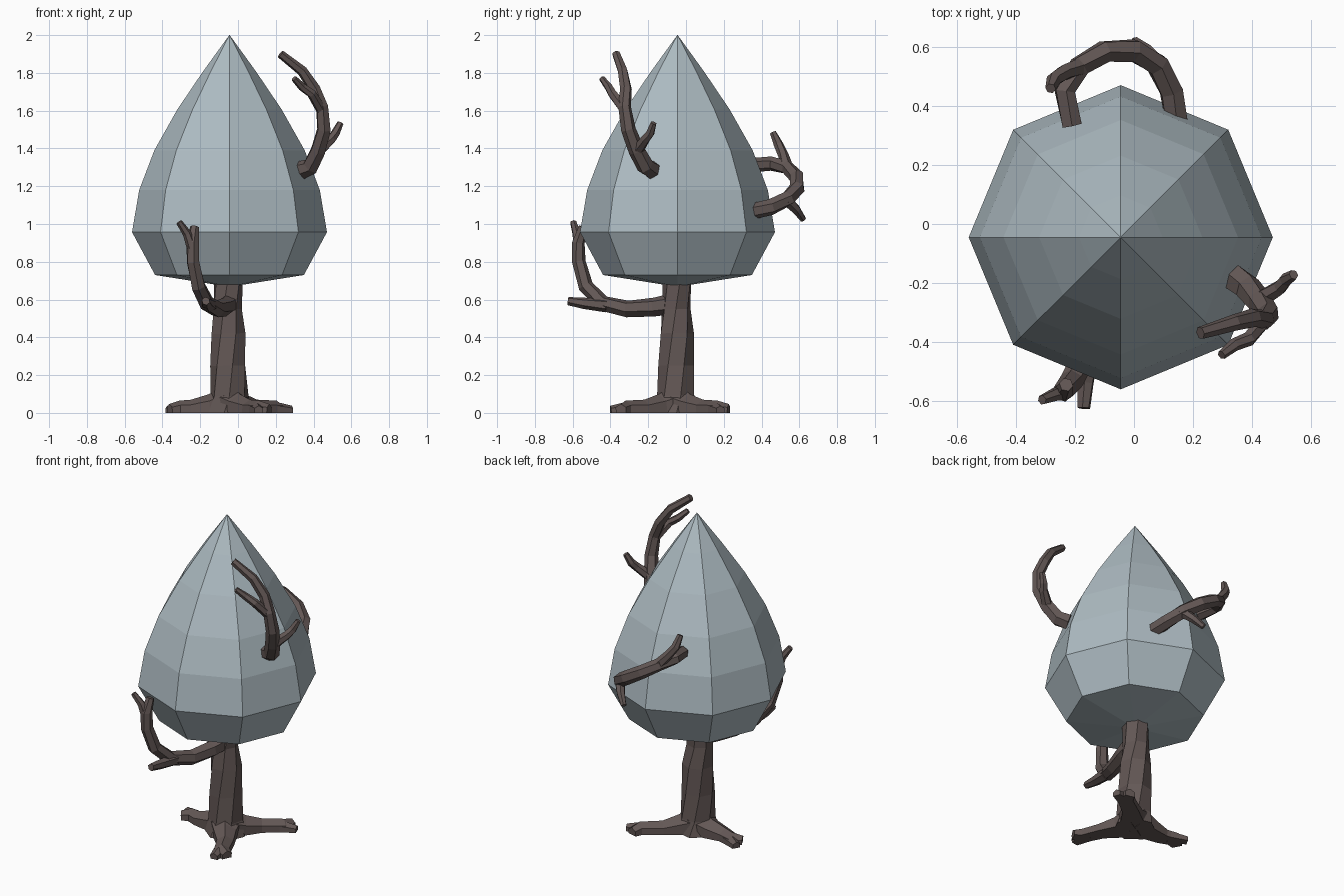
import bpy, bmesh, math
from mathutils import Vector


def material(name, color):
    m = bpy.data.materials.new(name)
    m.diffuse_color = (*color, 1)
    return m


BARK = material("bark", (0.125, 0.096, 0.091))
LEAF = material("foliage", (0.42, 0.50, 0.54))


def finish(bm, name, mat):
    bmesh.ops.remove_doubles(bm, verts=bm.verts, dist=0.0005)
    bmesh.ops.recalc_face_normals(bm, faces=bm.faces)
    me = bpy.data.meshes.new(name)
    bm.to_mesh(me)
    bm.free()
    me.materials.append(mat)
    ob = bpy.data.objects.new(name, me)
    bpy.context.collection.objects.link(ob)
    return ob


def skin(bm, rings):
    """Bridge consecutive rings with quads and cap both ends."""
    n = len(rings[0])
    for a, b in zip(rings, rings[1:]):
        for i in range(n):
            j = (i + 1) % n
            bm.faces.new((a[i], a[j], b[j], b[i]))
    bm.faces.new(rings[0][::-1])
    bm.faces.new(rings[-1])


def tube(bm, pts, radii, sides=6, twist=0.12, ground=False):
    """Faceted limb along a path, slightly twisted; ground flattens it at z = 0."""
    pts = [Vector(p) for p in pts]
    rings, ref = [], None
    for k, p in enumerate(pts):
        t = (pts[min(k + 1, len(pts) - 1)] - pts[max(k - 1, 0)]).normalized()
        if ref is None:
            ref = Vector((0, 0, 1)) if abs(t.z) < 0.8 else Vector((1, 0, 0))
        u = (ref - t * ref.dot(t)).normalized()
        v = t.cross(u)
        ref = u
        ring = []
        for i in range(sides):
            a = math.tau * i / sides + twist * k
            q = p + (u * math.cos(a) + v * math.sin(a)) * radii[k]
            if ground:
                q.z = max(q.z, 0)
            ring.append(bm.verts.new(q))
        rings.append(ring)
    skin(bm, rings)


def limb(name, parts, **kw):
    bm = bmesh.new()
    for pts, radii in parts:
        tube(bm, pts, radii, **kw)
    return finish(bm, name, BARK)


# Foliage: eight-sided teardrop
bm = bmesh.new()
rings = []
for r, z in [(0.03, 0.672), (0.394, 0.73), (0.516, 0.957), (0.478, 1.18),
             (0.398, 1.39), (0.277, 1.605), (0.142, 1.805), (0.0, 2.0)]:
    rings.append([bm.verts.new((-0.045 + max(r, 0.001) * math.cos(i * math.tau / 8),
                                -0.045 + max(r, 0.001) * math.sin(i * math.tau / 8), z))
                  for i in range(8)])
skin(bm, rings)
finish(bm, "foliage", LEAF)

# Trunk
limb("trunk", [([(-.045, -.05, 0), (-.045, -.05, .09), (-.05, -.052, .25),
                 (-.05, -.05, .42), (-.058, -.052, .55), (-.05, -.045, .72)],
                [.125, .103, .097, .092, .078, .078])], sides=7, twist=0.22)

# Three roots, each with a small forked end
for i, (deg, length) in enumerate([(-60, .36), (41, .38), (173, .315)]):
    a = math.radians(deg)

    def at(d, side, z):
        return (-.045 + d * math.cos(a) - side * math.sin(a),
                -.05 + d * math.sin(a) + side * math.cos(a), z)
    limb(f"root_{i + 1}", [
        ([at(0, 0, .04), at(.1, 0, .025), at(.2, .01, .015), at(length - .05, 0, .015),
          at(length, .035, .012)], [.11, .075, .055, .05, .035]),
        ([at(length - .09, 0, .012), at(length - .03, -.02, .015), at(length + .02, -.04, .012)],
         [.045, .036, .026])], twist=0.0, ground=True)

# Lower front branch with two twigs
limb("front_branch", [
    ([(-.05, -.06, .58), (-.07, -.17, .56), (-.11, -.31, .55), (-.165, -.44, .58),
      (-.21, -.53, .67), (-.238, -.567, .8), (-.24, -.57, .9), (-.23, -.545, .985)],
     [.055, .05, .045, .042, .04, .036, .034, .024]),
    ([(-.24, -.57, .87), (-.27, -.58, .95), (-.312, -.597, 1.01)], [.03, .023, .017]),
    ([(-.15, -.42, .57), (-.165, -.54, .58), (-.17, -.625, .592)], [.038, .03, .022])])

# Upper right branch
limb("right_branch", [
    ([(.335, -.18, 1.285), (.385, -.215, 1.305), (.425, -.262, 1.39), (.455, -.305, 1.5),
      (.445, -.325, 1.62), (.405, -.318, 1.715), (.34, -.335, 1.81), (.225, -.37, 1.9)],
     [.05, .047, .043, .039, .034, .032, .028, .022]),
    ([(.425, -.26, 1.385), (.495, -.215, 1.45), (.515, -.19, 1.48), (.542, -.172, 1.535)],
     [.033, .026, .024, .017]),
    ([(.445, -.32, 1.6), (.39, -.39, 1.69), (.34, -.41, 1.725), (.297, -.445, 1.77)],
     [.03, .025, .022, .016])])

# Back branch arching across the rear of the foliage
limb("back_branch", [
    ([(.145, .345, 1.065), (.127, .45, 1.09), (.08, .54, 1.135), (0, .588, 1.19),
      (-.1, .585, 1.25), (-.185, .535, 1.3), (-.235, .45, 1.32), (-.21, .335, 1.31)],
     [.043, .043, .042, .042, .04, .038, .038, .038]),
    ([(-.18, .535, 1.3), (-.235, .515, 1.365), (-.272, .49, 1.42), (-.283, .46, 1.485)],
     [.033, .028, .026, .018]),
    ([(.09, .53, 1.13), (.045, .585, 1.075), (0, .62, 1.025)], [.033, .025, .017])])
